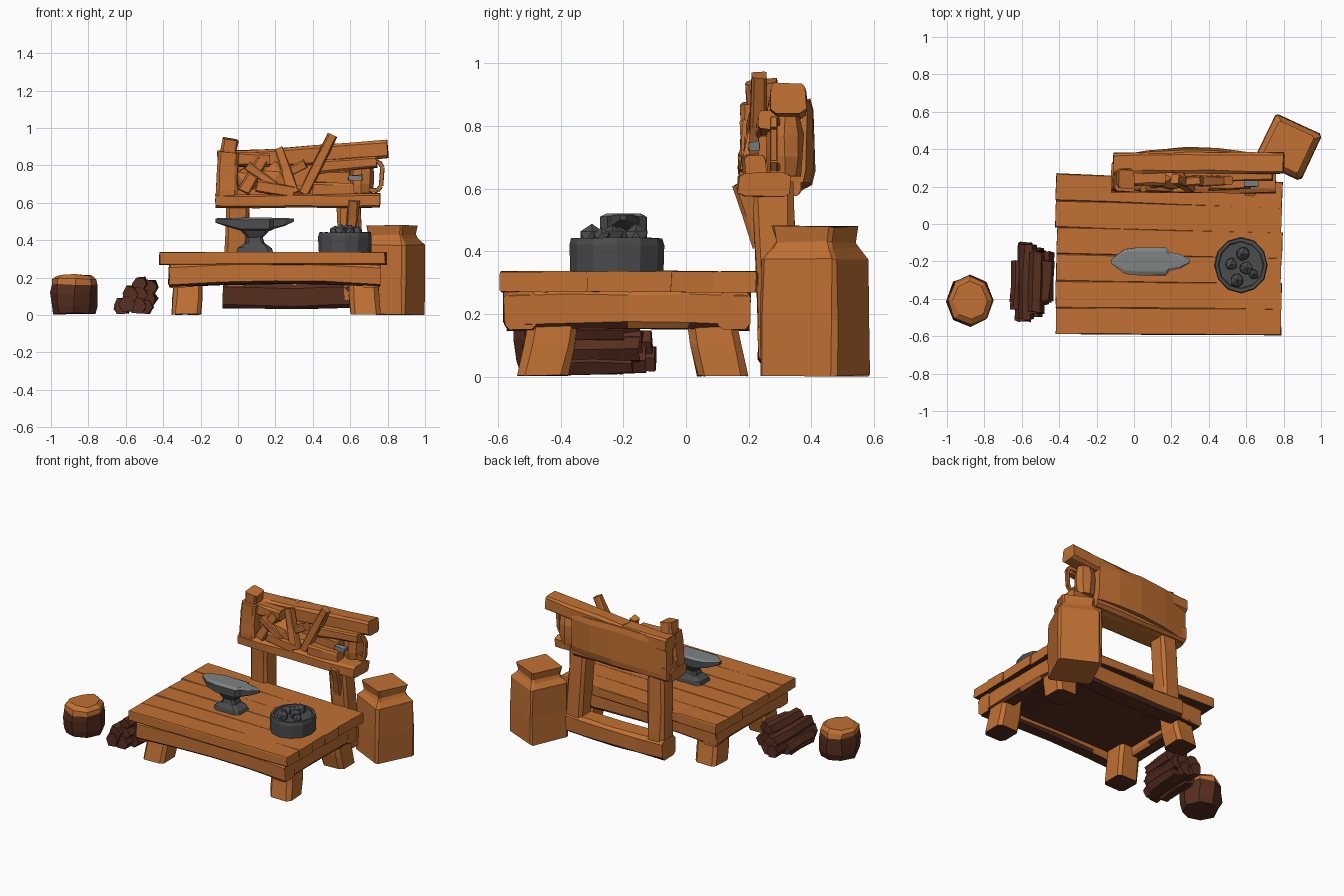
import bpy, bmesh, math, random
from mathutils import Vector, Matrix

if "Cube" in bpy.data.objects:
    bpy.data.objects.remove(bpy.data.objects["Cube"])

random.seed(4)

def material(name, col):
    m = bpy.data.materials.new(name)
    m.diffuse_color = (*col, 1)
    m.use_nodes = True
    m.node_tree.nodes["Principled BSDF"].inputs["Base Color"].default_value = m.diffuse_color
    return m

WOOD = material("warm wood", (0.53, 0.163, 0.033))
DARK = material("dark wood", (0.095, 0.028, 0.014))
IRON = material("dark iron", (0.07, 0.073, 0.076))
STEEL = material("worn steel", (0.21, 0.225, 0.23))

# Unit cross-sections
CHAMFER = [(1, -.72), (1, .72), (.72, 1), (-.72, 1), (-1, .72), (-1, -.72), (-.72, -1), (.72, -1)]
PLANK = [(1, -.8), (1, .8), (.95, 1), (-.95, 1), (-1, .8), (-1, -.8), (-.95, -1), (.95, -1)]
ALONG_X = Matrix(((0, 0, 1, 0), (1, 0, 0, 0), (0, 1, 0, 0), (0, 0, 0, 1)))

def ngon(n):
    return [(math.cos(2 * math.pi * i / n), math.sin(2 * math.pi * i / n)) for i in range(n)]

def loft(name, sections, mat, shape=CHAMFER, matrix=Matrix(), jitter=0.004, mat2=None, rule=None):
    """Skin sections (t, u, v, half_u, half_v) stacked along local z."""
    bm = bmesh.new()
    rings = []
    for t, u, v, hu, hv in sections:
        rings.append([bm.verts.new(matrix @ Vector((u + a * hu, v + b * hv, t))
                      + Vector([random.uniform(-jitter, jitter) for _ in range(3)])) for a, b in shape])
    n = len(shape)
    for r, s in zip(rings, rings[1:]):
        for i in range(n):
            bm.faces.new((r[i], r[(i + 1) % n], s[(i + 1) % n], s[i]))
    bm.faces.new(rings[0][::-1])
    bm.faces.new(rings[-1])
    return finish(name, bm, mat, mat2, rule)

def finish(name, bm, mat, mat2=None, rule=None):
    bmesh.ops.recalc_face_normals(bm, faces=bm.faces)
    if rule:
        for f in bm.faces:
            f.material_index = int(rule(f.calc_center_median(), f.normal))
    me = bpy.data.meshes.new(name)
    bm.to_mesh(me)
    bm.free()
    me.materials.append(mat)
    if mat2:
        me.materials.append(mat2)
    ob = bpy.data.objects.new(name, me)
    bpy.context.collection.objects.link(ob)
    return ob

def beam(name, p0, p1, w, h, mat=WOOD, shape=CHAMFER, arch=0.0, taper=1.0, steps=4, **kw):
    """Rough timber from p0 to p1; h is measured towards 'up' (y for posts), arch bows it that way."""
    p0, p1 = Vector(p0), Vector(p1)
    d = (p1 - p0).normalized()
    up = Vector((0, 1, 0)) if abs(d.z) > 0.6 else Vector((0, 0, 1))
    side = up.cross(d).normalized()
    up = d.cross(side)
    m = Matrix((side, up, d)).transposed().to_4x4()
    m.translation = p0
    L = (p1 - p0).length
    secs = []
    for i in range(steps + 1):
        k = i / steps
        s = 1 + (taper - 1) * k
        secs.append((L * k, 0, arch * math.sin(math.pi * k), w / 2 * s, h / 2 * s))
    return loft(name, secs, mat, shape, m, **kw)

def lump(name, pos, r, mat, squash=(1, 1, 1)):
    bm = bmesh.new()
    bmesh.ops.create_icosphere(bm, subdivisions=1, radius=r)
    for v in bm.verts:
        v.co = Vector([c * s for c, s in zip(v.co, squash)]) * random.uniform(0.85, 1.1) + Vector(pos)
    return finish(name, bm, mat)

underside = lambda c, n: n.z < -0.6

# Table top planks, slightly fanned towards the left
N = 6
for i in range(N):
    k = (i + .5) / N
    beam(f"table_plank_{i+1}", (-0.415 + random.uniform(-.004, .004), -0.59 + .86 * k, 0.303),
         (0.79 + random.uniform(-.005, .005), -0.59 + .81 * k, 0.303), 0.143, 0.066, shape=PLANK,
         jitter=0.002, mat2=DARK, rule=underside)

# Table aprons and dark underside
for nm, y in (("front", -0.53), ("back", 0.155)):
    beam(f"{nm}_apron", (-0.365, y, 0.21), (0.76, y, 0.21), 0.10, 0.125, arch=0.02, mat2=DARK, rule=underside)
for nm, x in (("left", -0.32), ("right", 0.71)):
    beam(f"{nm}_apron", (x, -0.57, 0.21), (x, 0.20, 0.21), 0.10, 0.125, arch=0.008, mat2=DARK, rule=underside)
beam("table_underside", (-0.32, -0.19, 0.24), (0.71, -0.19, 0.24), 0.68, 0.07, DARK, PLANK)

# Splayed table legs, cut level with the floor
for nx, x, sx in (("left", -0.265, -1), ("right", 0.67, 1)):
    for ny, y, sy in (("front", -0.415, -1), ("back", 0.075, 1)):
        loft(f"{ny}_{nx}_leg", [(.003, x + .012 * sx, y + .042 * sy, .078, .08), (.1, x + .004 * sx, y + .02 * sy, .08, .08),
                                (.22, x, y, .074, .077)], WOOD, jitter=.003, mat2=DARK, rule=underside)

# Tool rack frame: posts and low crossbar
beam("rack_left_post", (-0.015, 0.30, 0.07), (0.0, 0.275, 0.62), 0.125, 0.13)
beam("rack_right_post", (0.615, 0.30, 0.07), (0.59, 0.275, 0.62), 0.125, 0.13)
beam("rack_crossbar", (-0.08, 0.30, 0.105), (0.68, 0.30, 0.105), 0.14, 0.13, arch=-0.008,
     mat2=DARK, rule=lambda c, n: n.y < -0.4 or n.z < -0.6)

# Rack board, shelf, rail and top beam
loft("rack_backboard", [(x, y, z, .035, h) for x, y, z, h in
     ((-.11, .33, .73, .14), (.08, .36, .74, .135), (.28, .375, .75, .135), (.45, .37, .75, .13), (.6, .35, .75, .13))],
     WOOD, CHAMFER, ALONG_X)
beam("rack_shelf", (-0.12, 0.25, 0.61), (0.76, 0.25, 0.612), 0.165, 0.075)
beam("rack_lower_rail", (-0.11, 0.305, 0.635), (0.60, 0.305, 0.635), 0.13, 0.11)
beam("rack_top_beam_left", (-0.11, 0.325, 0.835), (0.36, 0.33, 0.845), 0.11, 0.09, steps=3)
beam("rack_top_beam_right", (0.22, 0.33, 0.84), (0.80, 0.325, 0.888), 0.115, 0.10, steps=3)

# Left bracket of the rack with its knob
beam("rack_left_bracket", (-0.065, 0.22, 0.60), (-0.05, 0.225, 0.87), 0.11, 0.10)
beam("rack_left_knob", (-0.055, 0.25, 0.84), (-0.04, 0.24, 0.94), 0.085, 0.10, steps=2)
beam("rack_front_rail", (-0.08, 0.245, 0.835), (0.17, 0.25, 0.83), 0.08, 0.075, steps=3)

# Handles and tools crowded on the rack
tools = [((.35, .23, .65), (.505, .235, .96), .058), ((.62, .18, .62), (.60, .24, .42), .06),
         ((.03, .21, .66), (.13, .23, .83), .07), ((.10, .20, .69), (.30, .20, .66), .07),
         ((.30, .20, .65), (.22, .24, .89), .055), ((.36, .23, .81), (.14, .22, .70), .05),
         ((.05, .20, .80), (.20, .19, .69), .05), ((.40, .22, .67), (.62, .22, .67), .08),
         ((.42, .26, .79), (.74, .26, .82), .07), ((.42, .28, .73), (.60, .27, .73), .09)]
for i, (a, b, w) in enumerate(tools):
    beam(f"tool_handle_{i+1}", a, b, w, w, taper=.85, steps=2)
lump("clay_pot", (0.20, 0.245, 0.73), 0.09, WOOD, (1, .85, 1))
lump("small_pot", (0.05, 0.26, 0.73), 0.075, WOOD, (1, .85, 1))
beam("hammer_head", (0.59, 0.215, 0.735), (0.665, 0.215, 0.735), 0.035, 0.03, STEEL, steps=1)

# Mug on the open end of the shelf with its loop handle
loft("mug", [(.64, .66, .315, .055, .05), (.70, .66, .315, .066, .058), (.77, .66, .315, .066, .058),
             (.83, .66, .315, .055, .05)], WOOD, ngon(8))
loop = [(.70, .29, .81), (.755, .28, .82), (.772, .28, .79), (.765, .28, .69), (.745, .28, .665), (.70, .29, .67)]
for i, (a, b) in enumerate(zip(loop, loop[1:])):
    beam(f"mug_handle_{i+1}", a, b, 0.024, 0.024, steps=1, jitter=0)

# Sack standing at the back right
loft("sack", [(0, 0, 0, .135, .135), (.18, 0, 0, .135, .135), (.37, 0, 0, .133, .133), (.405, 0, 0, .108, .108),
              (.425, 0, 0, .098, .098), (.475, 0, 0, .108, .108)], WOOD,
     [(1, -.9), (1, .9), (.9, 1), (-.9, 1), (-1, .9), (-1, -.9), (-.9, -1), (.9, -1)],
     Matrix.Translation((0.825, 0.413, 0.004)) @ Matrix.Rotation(math.radians(-25.6), 4, 'Z'))

# Anvil: foot and horned head
loft("anvil_foot", [(z, .09, -.2, hx, hy) for z, hx, hy in
     ((.335, .098, .07), (.36, .09, .065), (.385, .05, .045), (.415, .042, .04), (.45, .075, .06), (.47, .09, .065))],
     IRON, jitter=.002)
loft("anvil_head", [(x, -.2, z, hy, hz) for x, hy, z, hz in
     ((-.12, .012, .505, .012), (-.05, .066, .495, .024), (.02, .074, .485, .035), (.17, .074, .485, .035),
      (.19, .05, .49, .03), (.25, .036, .498, .02), (.30, .008, .508, .008))],
     IRON, CHAMFER, ALONG_X, .001, STEEL, lambda c, n: n.z > 0.4)

# Straight-sided coal pot, filled nearly to the brim with coal
loft("coal_pot", [(z, .572, -.22, r, r * 1.05) for z, r in
     ((.333, .141), (.42, .144), (.442, .138), (.442, .122), (.432, .118))], IRON, ngon(12), jitter=.002)
for i, (x, y, r) in enumerate(((.58, -.16, .042), (.60, -.235, .04), (.55, -.30, .042), (.52, -.215, .035), (.64, -.27, .03))):
    lump(f"coal_{i+1}", (x, y, .446), r, IRON, (1, 1, .95))

# Firewood stacked against the table
logs = [(-.622, .05, .045, -.46, -.2), (-.54, .052, .05, -.5, -.13), (-.575, .112, .046, -.51, -.11),
        (-.485, .09, .048, -.42, -.15), (-.528, .165, .044, -.47, -.15), (-.475, .15, .042, -.41, -.2),
        (-.592, .06, .045, -.52, -.1), (-.635, .032, .03, -.42, -.22), (-.50, .045, .04, -.43, -.17), (-.53, .11, .045, -.48, -.14)]
for i, (x, z, r, y0, y1) in enumerate(logs):
    beam(f"firewood_{i+1}", (x, y0, z), (x + .01, y1, z), 2 * r, 2 * r, DARK, ngon(6), steps=2, jitter=.006)

# Chopping stump, warm at the top
loft("stump", [(z, -.875, -.41, r, r * 1.12) for z, r in
     ((.008, .108), (.05, .122), (.12, .126), (.165, .122), (.195, .116), (.214, .092))],
     DARK, ngon(8), jitter=.006, mat2=WOOD, rule=lambda c, n: c.z > .17)
